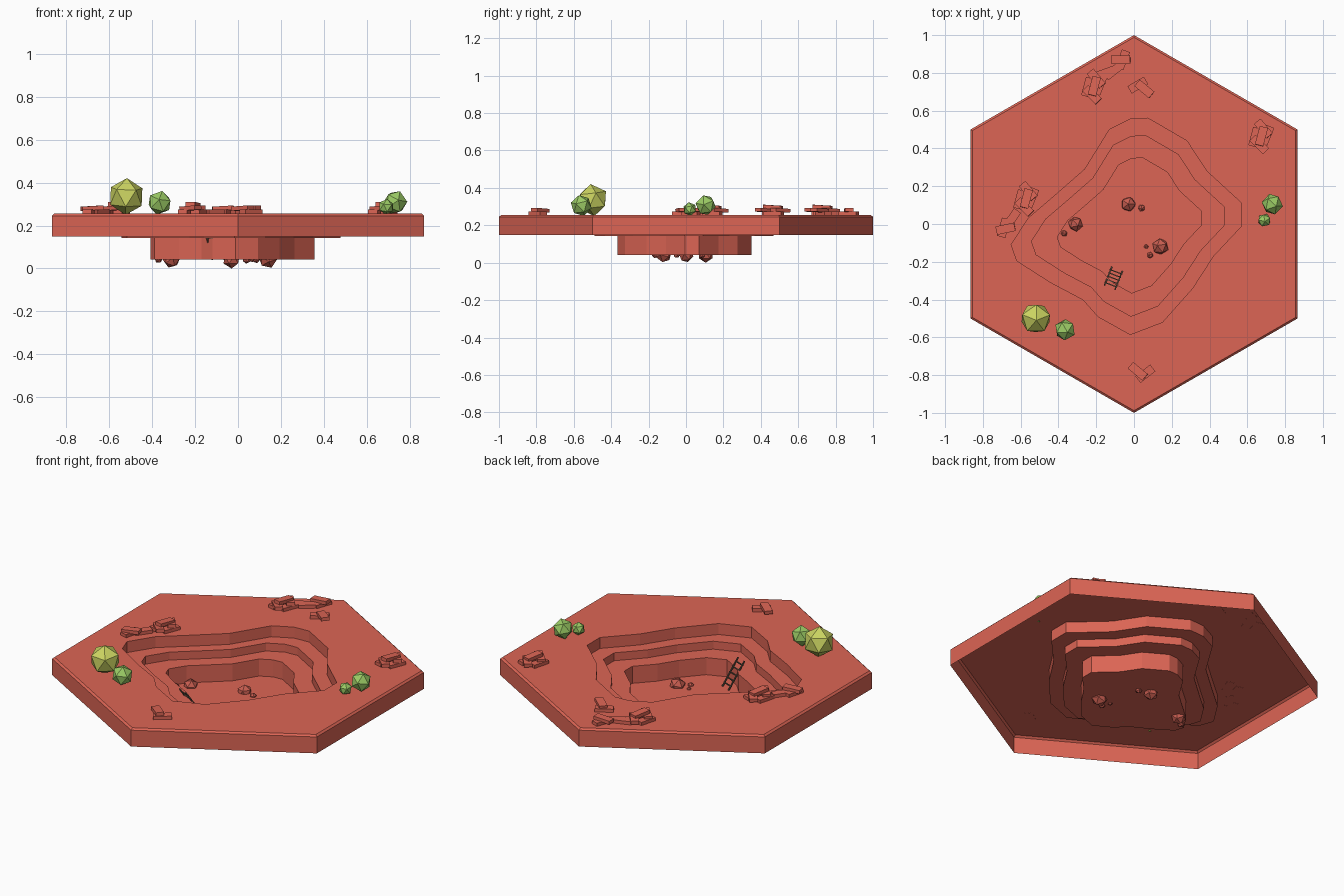
import bpy, bmesh, math
from mathutils import Vector, Matrix

if "Cube" in bpy.data.objects:
    bpy.data.objects.remove(bpy.data.objects["Cube"])

TOP, SKIRT, LEDGE1, LEDGE2, FLOOR = 0.255, 0.148, 0.19, 0.143, 0.042

def material(name, rgb):
    m = bpy.data.materials.new(name)
    m.diffuse_color = (*rgb, 1)
    m.use_nodes = True
    m.node_tree.nodes["Principled BSDF"].inputs["Base Color"].default_value = m.diffuse_color
    return m

clay = material("clay", (0.72, 0.13, 0.09))
stone = material("dark_clay", (0.58, 0.11, 0.08))
yellow = material("yellow_leaf", (0.60, 0.66, 0.12))
green = material("green_leaf", (0.33, 0.60, 0.13))
wood = material("wood", (0.13, 0.09, 0.06))

def finish(bm, name, mat, recalc=True):
    if recalc:
        bmesh.ops.recalc_face_normals(bm, faces=bm.faces)
    me = bpy.data.meshes.new(name)
    bm.to_mesh(me)
    bm.free()
    me.materials.append(mat)
    ob = bpy.data.objects.new(name, me)
    bpy.context.collection.objects.link(ob)
    return ob

# hexagonal tile, open underneath, with a stepped pit
PIT = [(.074, .56), (.28, .44), (.385, .28), (.57, .11), (.57, -.01), (.42, -.17),
       (.31, -.34), (.15, -.52), (-.02, -.585), (-.19, -.49), (-.27, -.40),
       (-.44, -.31), (-.62, -.195), (-.65, -.11), (-.56, .03), (-.42, .15),
       (-.26, .29), (-.13, .50), (-.02, .555)]
HEX = [(math.sin(i * math.pi / 3), math.cos(i * math.pi / 3)) for i in range(6)]

bm = bmesh.new()

def ring(points, scale, z):
    return [bm.verts.new((x * scale, y * scale, z)) for x, y in points]

def bridge(a, b):
    for i in range(len(a)):
        j = (i + 1) % len(a)
        bm.faces.new((a[i], a[j], b[j], b[i]))

def chain(rings):
    for a, b in zip(rings, rings[1:]):
        bridge(a, b)

hexes = [ring(HEX, s, z) for s, z in ((1, SKIRT), (1, TOP - .01), (.988, TOP))]
steps = [ring(PIT, s, z) for s, z in ((1, TOP), (1, LEDGE1), (.835, LEDGE1),
                                      (.835, LEDGE2), (.625, LEDGE2), (.625, FLOOR))]
chain(hexes)
chain(steps)
bm.faces.new(steps[-1])
rim = [bm.edges.get((r[i], r[i - 1])) for r in (hexes[-1], steps[0]) for i in range(len(r))]
bmesh.ops.triangle_fill(bm, use_beauty=True, edges=rim, normal=(0, 0, 1))
bmesh.ops.dissolve_limit(bm, angle_limit=0.001, verts=[], edges=[
    e for e in bm.edges if all(abs(v.co.z - TOP) < 1e-5 for v in e.verts) and e not in rim])
finish(bm, "quarry_tile", clay)

# faceted balls: bushes on the rim, boulders on the pit floor
def ball(name, x, y, z, r, mat, turn):
    bm = bmesh.new()
    bmesh.ops.create_icosphere(bm, subdivisions=1, radius=r,
                               matrix=Matrix.Translation((x, y, z)) @ Matrix.Rotation(turn, 4, 'Z')
                               @ Matrix.Rotation(turn * .4, 4, 'X'))
    finish(bm, name, mat)

ball("big_bush", -.52, -.5, .335, .086, yellow, .3)
ball("front_bush", -.365, -.56, .306, .058, green, .8)
ball("right_bush", .732, .105, .308, .057, green, 1.1)
ball("small_bush", .69, .02, .287, .037, green, .5)
for i, (x, y, r) in enumerate([(-.03, .105, .042), (.04, .085, .02), (-.31, 0, .041),
                               (-.37, -.05, .018), (.14, -.12, .045),
                               (.065, -.12, .013), (.085, -.165, .018)]):
    ball(f"boulder_{i}", x, y, max(FLOOR, r), r, stone, .5 * i)

# flat slabs: three stacked piles and some scattered pieces (x, y, degrees, layer)
def slab(bm, x, y, deg, layer):
    tilt = 0.06 * (-1) ** layer if layer else 0
    m = (Matrix.Translation((x, y, TOP + .009 + layer * .0165))
         @ Matrix.Rotation(math.radians(deg), 4, 'Z') @ Matrix.Rotation(tilt, 4, 'Y')
         @ Matrix.Diagonal((.1, .045, .02, 1)))
    bmesh.ops.create_cube(bm, size=1, matrix=m)

PILE = [(-.035, -.005, 75, 0), (.028, .005, 68, 0), (.01, .04, -50, 1),
        (-.012, -.045, -45, 1), (0, 0, 75, 2)]
for i, (px, py) in enumerate([(-.57, .135), (-.21, .73), (.675, .465)]):
    bm = bmesh.new()
    for x, y, deg, layer in PILE:
        slab(bm, px + x, py + y, deg, layer)
    finish(bm, f"slab_pile_{i}", clay)

bm = bmesh.new()
for s in [(.02, .735, 30, 0), (.055, .715, -40, 1), (.02, -.78, -40, 1), (.06, -.793, 38, 0),
          (-.645, .03, 55, 0), (-.68, -.025, 12, 1), (-.69, -.02, 75, 0),
          (-.11, .81, 38, 0), (-.07, .87, 2, 1), (-.06, .87, 70, 0), (-.15, .80, 20, 0)]:
    slab(bm, *s)
finish(bm, "loose_slabs", clay)

# ladder leaning on the lowest wall
bm = bmesh.new()

def bar(a, b, t):
    d = b - a
    m = (Matrix.Translation((a + b) / 2) @ d.to_track_quat('Z', 'Y').to_matrix().to_4x4()
         @ Matrix.Diagonal((t, t, d.length, 1)))
    bmesh.ops.create_cube(bm, size=1, matrix=m)

foot, head = Vector((-.09, -.24, FLOOR)), Vector((-.128, -.335, .19))
side = Vector((.93, -.36, 0)) * .03
for s in (-1, 1):
    bar(foot + side * s, head + side * s, .007)
for k in range(5):
    p = foot.lerp(head, .14 + .18 * k)
    bar(p - side * 1.2, p + side * 1.2, .006)
finish(bm, "ladder", wood)
